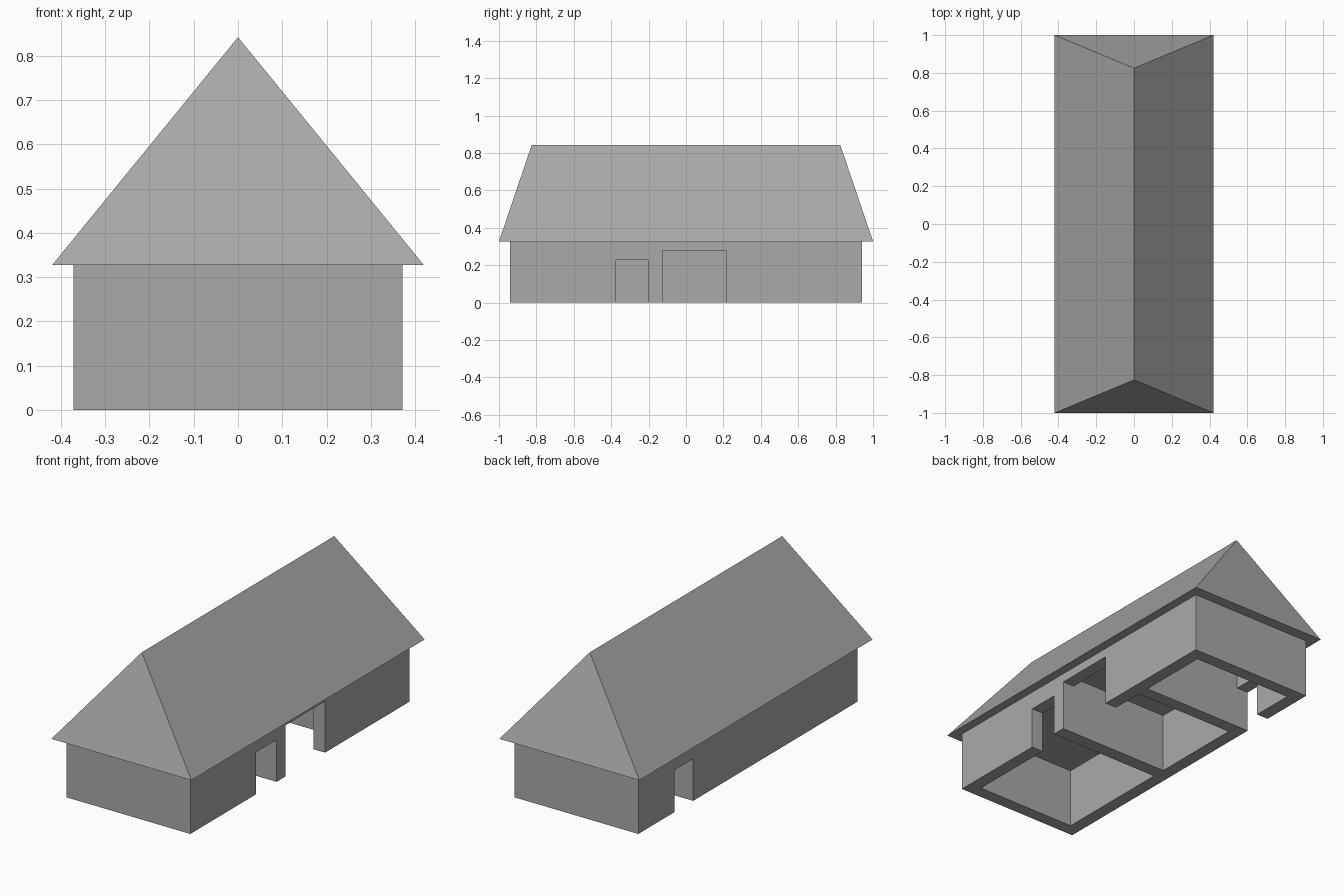
import bpy
import bmesh

default = bpy.data.objects.get("Cube")
if default:
    bpy.data.objects.remove(default, do_unlink=True)

grey = bpy.data.materials.new("plain grey")
grey.use_nodes = True
colour = (0.4, 0.4, 0.4, 1)
grey.diffuse_color = colour
grey.node_tree.nodes["Principled BSDF"].inputs["Base Color"].default_value = colour

EAVE, RIDGE = 0.327, 0.842      # heights
WX, WY, T = 0.372, 0.94, 0.07   # half plan of the walls, wall thickness


def add_object(name, bm):
    bmesh.ops.recalc_face_normals(bm, faces=bm.faces)
    mesh = bpy.data.meshes.new(name)
    bm.to_mesh(mesh)
    bm.free()
    mesh.materials.append(grey)
    obj = bpy.data.objects.new(name, mesh)
    bpy.context.collection.objects.link(obj)
    return obj


def box(name, x, y, z):
    bm = bmesh.new()
    bmesh.ops.create_cube(bm, size=1)
    for v in bm.verts:
        v.co = [r[0] if c < 0 else r[1] for c, r in zip(v.co, (x, y, z))]
    return add_object(name, bm)


# Walls: a solid block, hollowed into three rooms and opened by three doorways
walls = box("walls", (-WX, WX), (-WY, WY), (0, EAVE))
inner_x = (-WX + T, WX - T)
right_side = (WX - T - 0.02, WX + 0.1)
left_side = (-WX - 0.1, -WX + T + 0.02)
cuts = [
    ("front_room", inner_x, (-WY + T, -0.2), EAVE + 0.1),
    ("middle_room", inner_x, (-0.125, 0.4), EAVE + 0.1),
    ("back_room", inner_x, (0.47, WY - T), EAVE + 0.1),
    ("small_doorway", right_side, (-0.375, -0.2), 0.228),
    ("wide_doorway", right_side, (-0.125, 0.215), 0.278),
    ("far_doorway", left_side, (0.47, 0.63), 0.228),
]
bpy.context.view_layer.objects.active = walls
for name, x, y, top in cuts:
    cutter = box(name, x, y, (-0.1, top))
    cutter.hide_render = True
    mod = walls.modifiers.new(name, "BOOLEAN")
    mod.operation = "DIFFERENCE"
    mod.solver = "EXACT"
    mod.object = cutter
    bpy.ops.object.modifier_apply(modifier=name)
    bpy.data.objects.remove(cutter, do_unlink=True)

# Roof: closed hipped prism with overhanging eaves
bm = bmesh.new()
fl, fr, br, bl = [bm.verts.new((x, y, EAVE)) for x, y in
                  ((-0.42, -1), (0.42, -1), (0.42, 1), (-0.42, 1))]
rf, rb = [bm.verts.new((0, y, RIDGE)) for y in (-0.825, 0.825)]
for face in ((fl, fr, br, bl), (fl, fr, rf), (br, bl, rb),
             (fr, br, rb, rf), (bl, fl, rf, rb)):
    bm.faces.new(face)
add_object("roof", bm)
